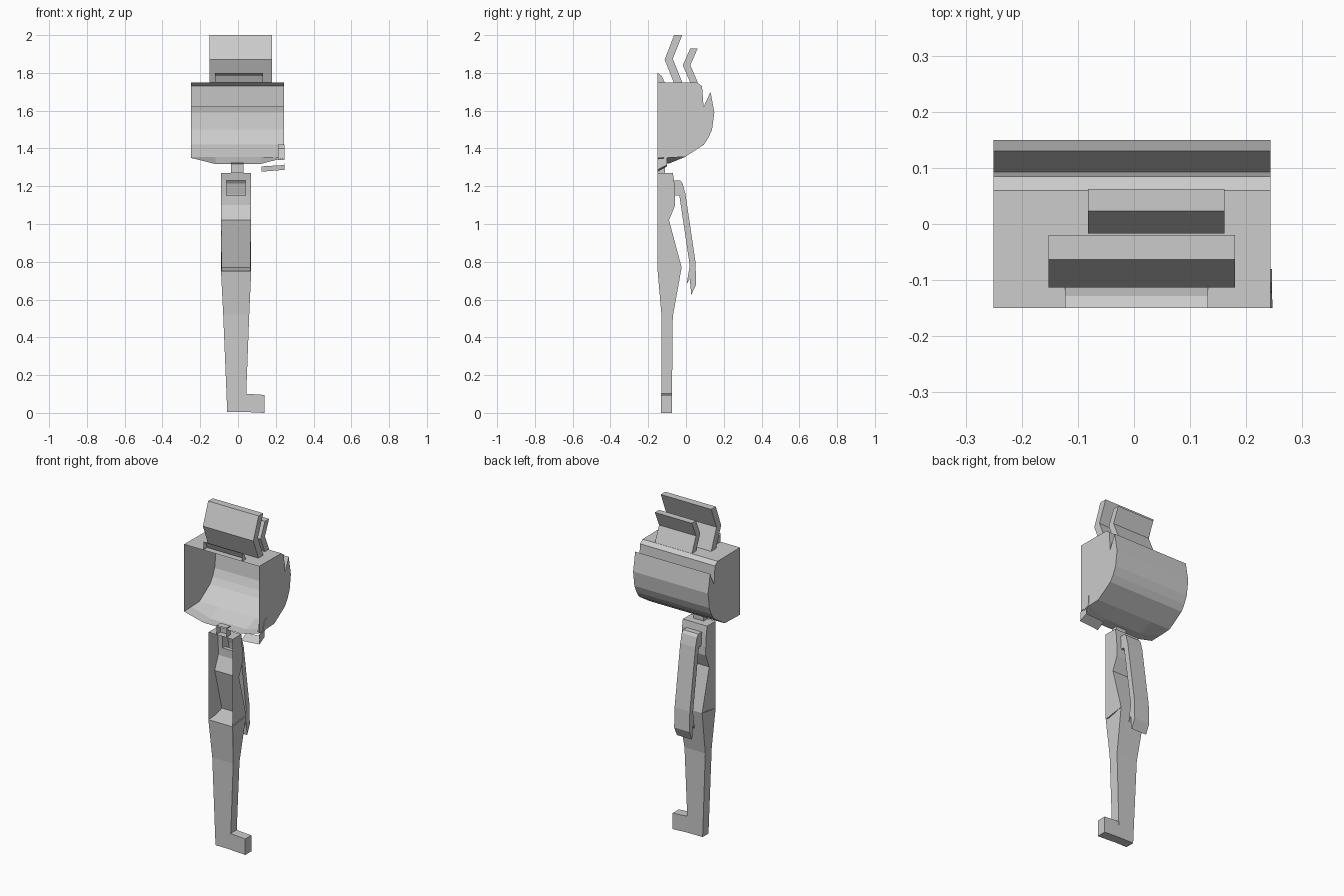
import bpy, bmesh

if "Cube" in bpy.data.objects:
    bpy.data.objects.remove(bpy.data.objects["Cube"])


def loft(name, sections, skip=(), caps=True, extra=()):
    """Join matching closed outlines; edges listed in skip stay open."""
    bm = bmesh.new()
    rings = [[bm.verts.new(p) for p in s] for s in sections]
    n = len(rings[0])
    for a, b in zip(rings, rings[1:]):
        for i in range(n):
            if i not in skip:
                j = (i + 1) % n
                bm.faces.new((a[i], a[j], b[j], b[i]))
    if caps:
        bm.faces.new(rings[0])
        bm.faces.new(rings[-1][::-1])
    for quad in extra:
        bm.faces.new([bm.verts.new(p) for p in quad])
    bmesh.ops.remove_doubles(bm, verts=bm.verts, dist=1e-5)
    bmesh.ops.recalc_face_normals(bm, faces=bm.faces)
    me = bpy.data.meshes.new(name)
    bm.to_mesh(me)
    bm.free()
    ob = bpy.data.objects.new(name, me)
    bpy.context.collection.objects.link(ob)
    return ob


def extrude_x(name, profile, x0, x1, skip=()):
    """Extrude a (y, z) profile sideways."""
    return loft(name, [[(x, y, z) for y, z in profile] for x in (x0, x1)], skip)


# Head: shell open at the front, with a groove along the back and a sagging floor
back = [(-.15, 1.75), (.06, 1.748), (.085, 1.73), (.093, 1.62), (.13, 1.70),
        (.15, 1.59), (.138, 1.50), (.118, 1.455), (.095, 1.42), (-.005, 1.355)]
side_floor = [(-.08, 1.352), (-.15, 1.35)]
mid_floor = [(-.09, 1.32), (-.15, 1.318)]
sections = []
for x, floor in ((-.25, side_floor), (-.12, mid_floor), (.12, mid_floor), (.243, side_floor)):
    sections.append([(x, y, z) for y, z in back + floor])
loft("head_shell", sections, skip={len(back) + 1})

# Small flap under the head and its side tab
flap_front = [(.12, 1.322), (.125, 1.277), (.247, 1.287), (.243, 1.345)]
flap_rear = [(.12, 1.322), (.125, 1.305), (.245, 1.312), (.243, 1.35)]
loft("jaw_flap", [[(x, -.15, z) for x, z in flap_front],
                  [(x, -.10, z) for x, z in flap_rear]], skip={0, 3}, caps=False)
extrude_x("side_tab", [(-.12, 1.34), (-.085, 1.355), (-.08, 1.42), (-.105, 1.40)],
          .213, .246, skip=())

# Bent fins and front ridge on top of the head
extrude_x("front_fin", [(-.065, 1.75), (-.113, 1.87), (-.063, 2), (-.02, 2),
                        (-.07, 1.875), (-.02, 1.75)], -.152, .18)
extrude_x("rear_fin", [(.022, 1.75), (-.017, 1.84), (.023, 1.93), (.062, 1.93),
                       (.023, 1.84), (.062, 1.75)], -.082, .161)
extrude_x("top_ridge", [(-.15, 1.75), (-.15, 1.80), (-.128, 1.783), (-.113, 1.75)],
          -.123, .132, skip={0, 3})

# Neck, open at the front
extrude_x("neck", [(-.15, 1.27), (-.15, 1.325), (-.112, 1.325), (-.112, 1.27)],
          -.037, .028, skip={0})


# Body and leg: hollow above, closed and tapered below
def side(z, left):
    t = min(1, max(0, (.75 - z) / .65))
    return -.09 + .033 * t if left else .07 - .03 * t


profile = [(-.15, 1.27), (-.07, 1.27), (-.063, 1.23), (-.057, 1.15), (-.057, 1.10),
           (-.09, 1.02), (-.023, .77), (-.07, .51), (-.075, .005), (-.13, .005),
           (-.13, .52), (-.15, .75)]
hole = (-.06, .04)
frames = [[(a, -.063, 1.23), (b, -.063, 1.23), (b, -.057, 1.15), (a, -.057, 1.15)]
          for a, b in ((-.09, hole[0]), (hole[1], .07))]
floor = [(-.09, -.15, .75), (.07, -.15, .75), (.07, -.023, .77), (-.09, -.023, .77)]
loft("body_and_leg", [[(side(z, left), y, z) for y, z in profile] for left in (True, False)],
     skip={2, len(profile) - 1}, extra=frames + [floor])

# Foot pointing sideways
loft("foot", [[(.035, y, .005), (.14, y, 0), (.14, y, .095), (.035, y, .102)]
              for y in (-.132, -.075)])

# Hanging tail attached to the opening in the body's back
extrude_x("tail", [(-.06, 1.15), (-.063, 1.23), (-.03, 1.23), (-.018, 1.215), (-.003, 1.16),
                   (.05, .80), (.054, .68), (.028, .625), (.02, .71), (.003, .68),
                   (.02, .78), (-.035, 1.15)], *hole, skip={0})
